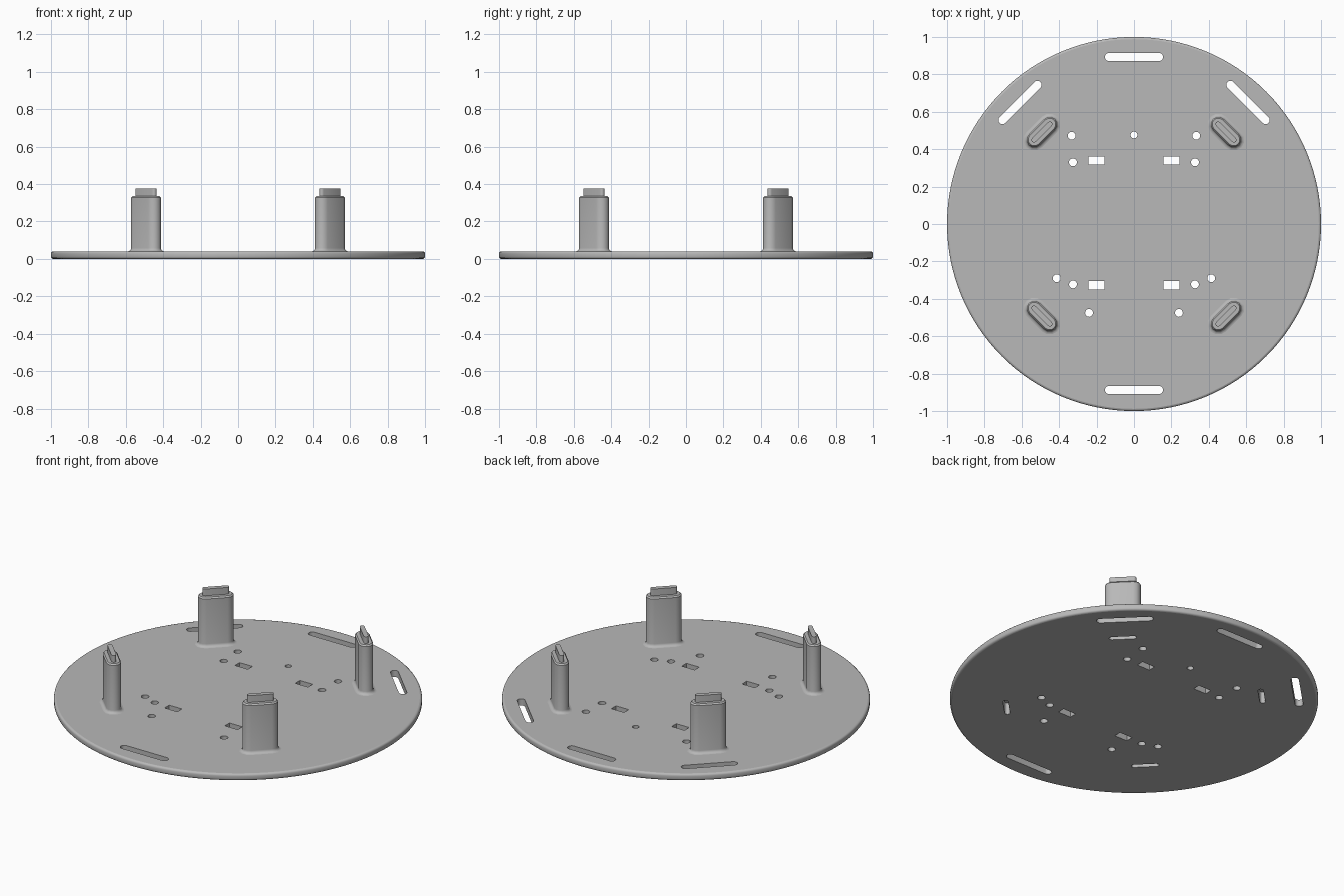
import bpy, bmesh, math
from mathutils import Matrix

if "Cube" in bpy.data.objects:
    bpy.data.objects.remove(bpy.data.objects["Cube"])

grey = bpy.data.materials.new("light grey plastic")
grey.diffuse_color = (0.48, 0.48, 0.48, 1)
grey.use_nodes = True
grey.node_tree.nodes["Principled BSDF"].inputs["Base Color"].default_value = grey.diffuse_color

PLATE = 0.04      # plate thickness
SHOULDER = 0.335  # top of the post body
TOP = 0.375       # top of the tab


def stadium(length, width, n):
    """Outline of a slot: two half circles of n steps joined by straight sides."""
    r, h = width / 2, (length - width) / 2
    pts = []
    for side in (1, -1):
        for i in range(n + 1):
            a = -math.pi / 2 + math.pi * i / n
            pts.append((side * (h + r * math.cos(a)), side * r * math.sin(a)))
    return pts


def circle(r, n):
    return [(r * math.cos(2 * math.pi * i / n), r * math.sin(2 * math.pi * i / n)) for i in range(n)]


def rectangle(w, d):
    return [(-w / 2, -d / 2), (w / 2, -d / 2), (w / 2, d / 2), (-w / 2, d / 2)]


def loft(bm, rings, x=0, y=0, angle=0):
    """Closed solid through (outline, z) rings, placed at x, y and turned by angle."""
    m = Matrix.Translation((x, y, 0)) @ Matrix.Rotation(math.radians(angle), 4, 'Z')
    loops = [[bm.verts.new(m @ Matrix.Translation((px, py, z)).translation) for px, py in outline]
             for outline, z in rings]
    n = len(loops[0])
    faces = [bm.faces.new(loops[0][::-1]), bm.faces.new(loops[-1])]
    for a, b in zip(loops, loops[1:]):
        for i in range(n):
            j = (i + 1) % n
            faces.append(bm.faces.new((a[i], a[j], b[j], b[i])))
    bmesh.ops.recalc_face_normals(bm, faces=faces)


def finish(bm, name):
    me = bpy.data.meshes.new(name)
    bm.to_mesh(me)
    bm.free()
    ob = bpy.data.objects.new(name, me)
    bpy.context.collection.objects.link(ob)
    me.materials.append(grey)
    return ob


def shade(ob):
    """Smooth curved walls, keep level faces flat."""
    bpy.ops.object.select_all(action='DESELECT')
    ob.select_set(True)
    bpy.context.view_layer.objects.active = ob
    bpy.ops.object.shade_smooth_by_angle(angle=math.radians(35))
    for p in ob.data.polygons:
        if abs(p.normal.z) > 0.99:
            p.use_smooth = False


# Round base plate with rounded rim
R = 0.012
rim = []
for centre, start in ((R, -90), (PLATE - R, 0)):
    for k in range(4):
        a = math.radians(start + 30 * k)
        rim.append((circle(1 - R + R * math.cos(a), 128), centre + R * math.sin(a)))
bm = bmesh.new()
loft(bm, rim)
plate = finish(bm, "base_plate")

# Cutters for every opening in the plate
bm = bmesh.new()


def cut(outline, x, y, angle=0):
    loft(bm, [(outline, -0.05), (outline, PLATE + 0.05)], x, y, angle)


rim_slot = stadium(0.31, 0.044, 10)
cut(rim_slot, 0, 0.893)
cut(rim_slot, 0, -0.887)
pocket = stadium(0.152, 0.03, 6)
for s in (1, -1):
    cut(rim_slot, s * 0.61, 0.65, -45 * s)
    for x, y in ((0.333, 0.472), (0.326, 0.33), (0.326, -0.323), (0.413, -0.29), (0.24, -0.475)):
        cut(circle(0.021, 24), s * x, y)
    for y in (0.339, -0.328):
        cut(rectangle(0.085, 0.044), s * 0.2, y)
    for t in (1, -1):
        cut(pocket, s * 0.492, t * 0.492, -45 * s * t)
cut(circle(0.018, 24), 0, 0.476)
cutter = finish(bm, "opening_cutter")

mod = plate.modifiers.new("openings", 'BOOLEAN')
mod.object = cutter
mod.operation = 'DIFFERENCE'
mod.solver = 'EXACT'
bpy.context.view_layer.objects.active = plate
bpy.ops.object.modifier_apply(modifier=mod.name)
bpy.data.objects.remove(cutter)
shade(plate)

# Standing posts: pocket below, flared foot, body, chamfered shoulder, tab
L, W, F = 0.196, 0.08, 0.018
rings = [(pocket, PLATE + 0.03), (pocket, PLATE)]
for k in range(5):
    a = math.radians(22.5 * k)
    grow = 2 * F * (1 - math.sin(a))
    rings.append((stadium(L + grow, W + grow, 6), PLATE + F * (1 - math.cos(a))))
tab = stadium(0.148, 0.027, 6)
rings += [(stadium(L, W, 6), SHOULDER - 0.008), (stadium(L - 0.014, W - 0.014, 6), SHOULDER),
          (tab, SHOULDER), (tab, TOP)]
for s, side in ((1, "right"), (-1, "left")):
    for t, end in ((1, "back"), (-1, "front")):
        bm = bmesh.new()
        loft(bm, rings, s * 0.492, t * 0.492, -45 * s * t)
        shade(finish(bm, f"post_{end}_{side}"))
